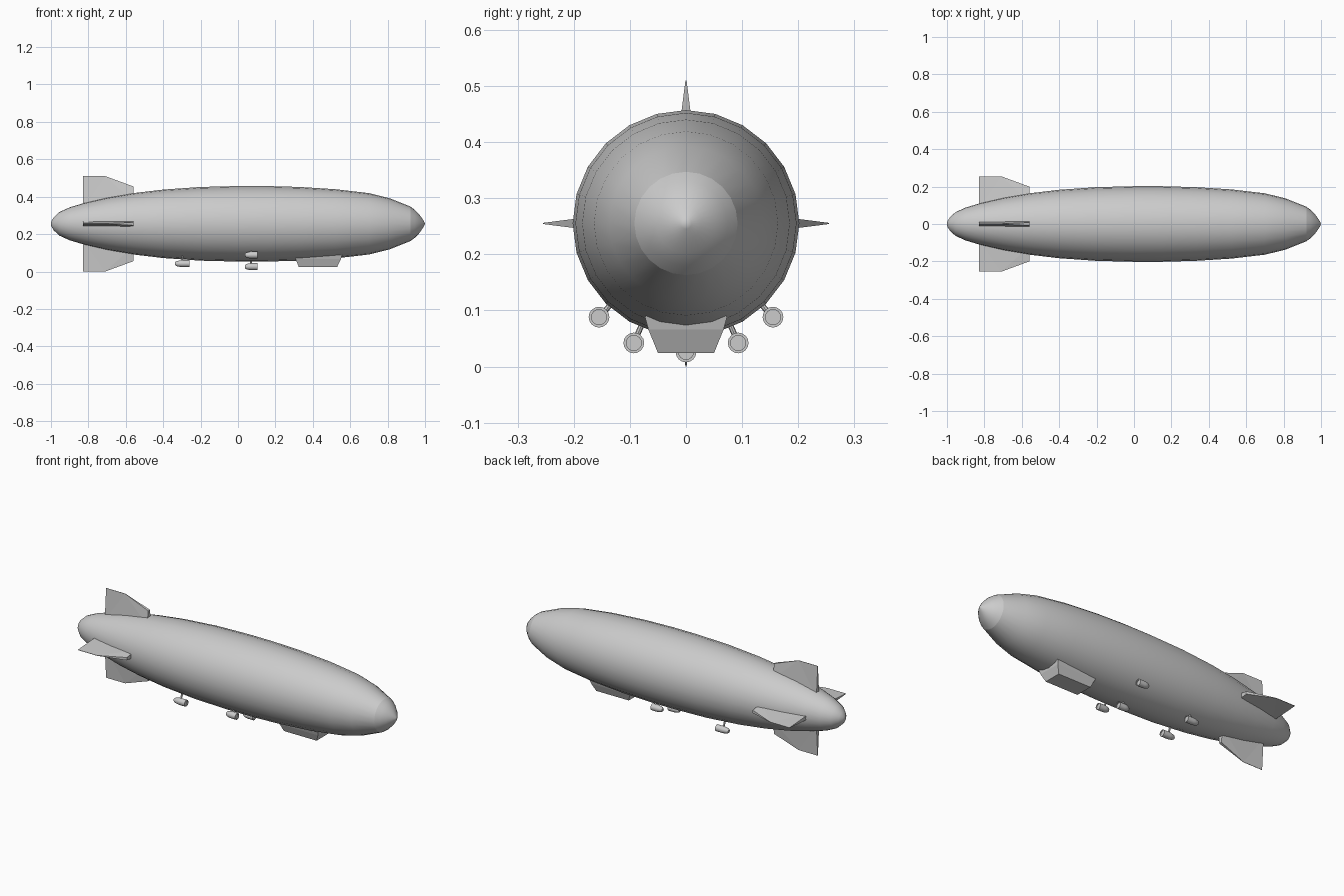
import bpy, bmesh, math
from mathutils import Vector, Matrix

if "Cube" in bpy.data.objects:
    bpy.data.objects.remove(bpy.data.objects["Cube"])

AXIS_Z = 0.255
SIDES = 24


def make(name, bm, smooth=None):
    bmesh.ops.remove_doubles(bm, verts=bm.verts, dist=1e-5)
    bmesh.ops.recalc_face_normals(bm, faces=bm.faces)
    me = bpy.data.meshes.new(name)
    bm.to_mesh(me)
    bm.free()
    ob = bpy.data.objects.new(name, me)
    bpy.context.collection.objects.link(ob)
    if smooth:
        bpy.ops.object.select_all(action='DESELECT')
        bpy.context.view_layer.objects.active = ob
        ob.select_set(True)
        bpy.ops.object.shade_smooth_by_angle(angle=math.radians(smooth))
    return ob


def lathe(name, profile, centre, sides, smooth=35):
    """Revolve (x, radius) points about an x-parallel axis."""
    bm = bmesh.new()
    vs = [bm.verts.new((x, 0, r)) for x, r in profile]
    es = [bm.edges.new(p) for p in zip(vs, vs[1:])]
    bmesh.ops.spin(bm, geom=vs + es, cent=(0, 0, 0), axis=(1, 0, 0),
                   angle=2 * math.pi, steps=sides)
    bmesh.ops.translate(bm, verts=bm.verts, vec=centre)
    return make(name, bm, smooth)


def rod(name, a, b, r):
    a, b = Vector(a), Vector(b)
    d = b - a
    m = Matrix.Translation((a + b) / 2) @ d.to_track_quat('Z', 'Y').to_matrix().to_4x4()
    bm = bmesh.new()
    bmesh.ops.create_cone(bm, cap_ends=True, segments=8, radius1=r, radius2=r,
                          depth=d.length, matrix=m)
    return make(name, bm, 35)


# Envelope and nose cap
hull = [(-1, 0), (-0.998, 0.014), (-0.985, 0.035), (-0.955, 0.063), (-0.90, 0.088),
        (-0.82, 0.112), (-0.70, 0.140), (-0.56, 0.164), (-0.40, 0.183), (-0.20, 0.197),
        (0, 0.202), (0.15, 0.202), (0.33, 0.197), (0.52, 0.185), (0.70, 0.164),
        (0.81, 0.137), (0.922, 0.092)]
lathe("envelope", hull, (0, 0, AXIS_Z), SIDES)
lathe("nose_cap", [(0.922, 0.092), (0.945, 0.075), (0.967, 0.053), (0.985, 0.028),
                   (0.996, 0.010), (1, 0)], (0, 0, AXIS_Z), SIDES)

# Four tapered tail fins: (x, radial distance, half thickness)
fin = [(-0.83, 0.08, 0.013), (-0.83, 0.255, 0.001), (-0.71, 0.255, 0.001),
       (-0.56, 0.200, 0.008), (-0.56, 0.12, 0.018)]
for i, name in enumerate(("top_fin", "left_fin", "bottom_fin", "right_fin")):
    bm = bmesh.new()
    a = [bm.verts.new((x, t, r)) for x, r, t in fin]
    b = [bm.verts.new((x, -t, r)) for x, r, t in fin]
    bm.faces.new(a)
    bm.faces.new(b[::-1])
    for k in range(5):
        j = (k + 1) % 5
        bm.faces.new((a[k], b[k], b[j], a[j]))
    bmesh.ops.triangulate(bm, faces=[f for f in bm.faces if len(f.verts) == 5])
    bm.transform(Matrix.Translation((0, 0, AXIS_Z)) @ Matrix.Rotation(i * math.pi / 2, 4, 'X'))
    make(name, bm)

# Gondola: stacked rectangles (x0, x1, half width, z0, z1)
bm = bmesh.new()
rings = []
for x0, x1, w, z0, z1 in [(0.325, 0.530, 0.050, 0.024, 0.024),
                          (0.308, 0.550, 0.067, 0.066, 0.066),
                          (0.303, 0.556, 0.073, 0.084, 0.088),
                          (0.303, 0.556, 0.060, 0.105, 0.105)]:
    rings.append([bm.verts.new(p) for p in
                  ((x0, -w, z0), (x1, -w, z1), (x1, w, z1), (x0, w, z0))])
for lo, hi in zip(rings, rings[1:]):
    for k in range(4):
        j = (k + 1) % 4
        bm.faces.new((lo[k], lo[j], hi[j], hi[k]))
bm.faces.new(rings[0][::-1])
bm.faces.new(rings[-1])
make("gondola", bm)

# Engine pods with struts: (x centre, y, z, half length)
pods = [(0.07, 0, 0.026, 0.033)]
for s in (-1, 1):
    pods += [(0.07, s * 0.155, 0.088, 0.033), (-0.298, s * 0.093, 0.042, 0.038)]
for i, (x, y, z, h) in enumerate(pods):
    lathe(f"engine_pod_{i}", [(-h, 0), (-h, 0.008), (-h * 0.8, 0.0135), (-h * 0.3, 0.0175),
                              (0, 0.0185), (h, 0.0185), (h, 0.0135), (h - 0.004, 0.0135),
                              (h - 0.004, 0)], (x, y, z), 16)
    d = (Vector((0, 0, AXIS_Z)) - Vector((0, y, z))).normalized()
    p = Vector((x, y, z))
    rod(f"engine_strut_{i}", p + d * 0.01, p + d * 0.065, 0.005)
